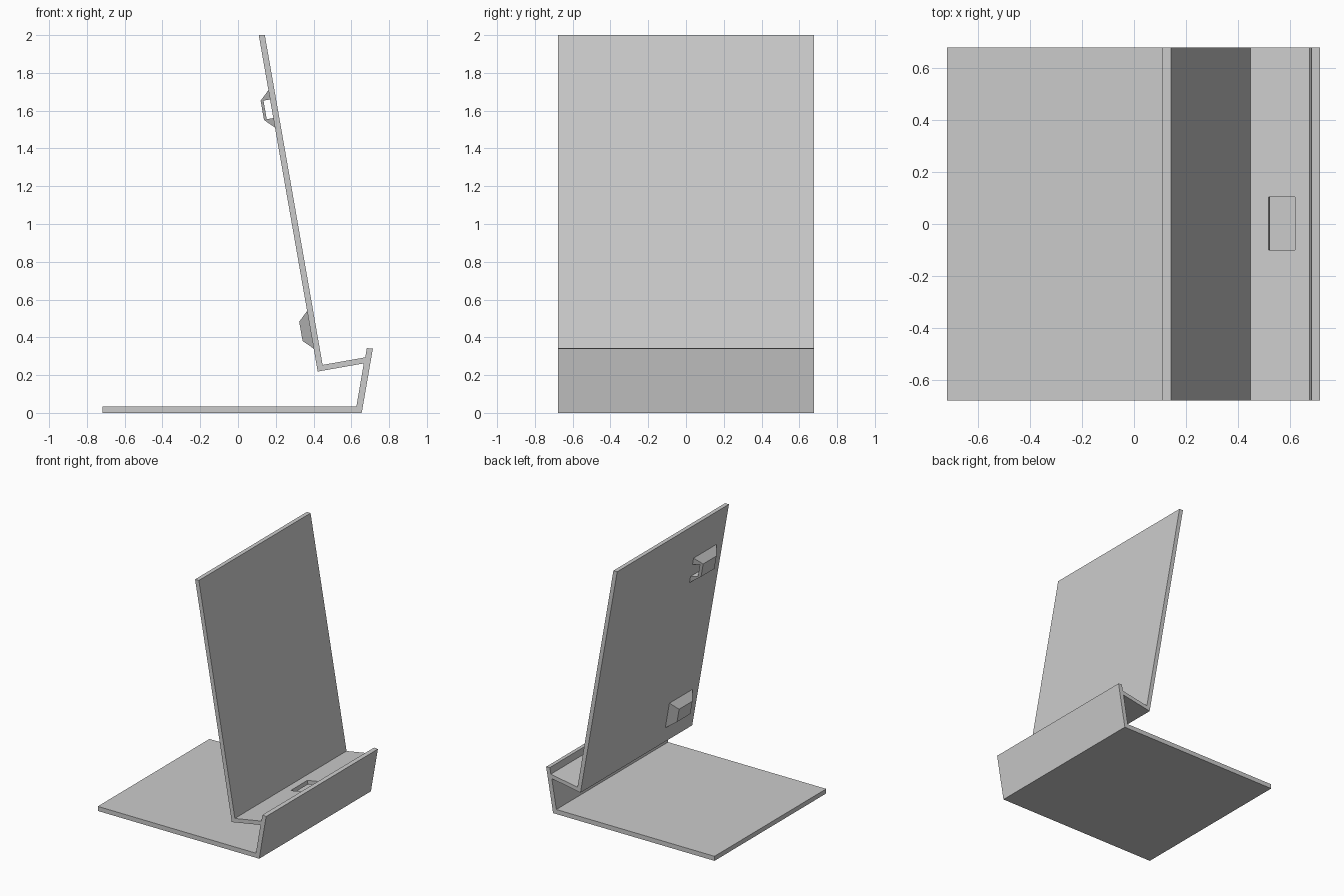
import bpy, bmesh, math
from mathutils import Matrix, Vector

cube = bpy.data.objects.get("Cube")
if cube:
    bpy.data.objects.remove(cube, do_unlink=True)

grey = bpy.data.materials.new("light grey")
grey.use_nodes = True
GREY = (0.6, 0.6, 0.6, 1)
grey.diffuse_color = GREY
grey.node_tree.nodes["Principled BSDF"].inputs["Base Color"].default_value = GREY

HALF = 0.678           # half width of the stand
LEAN = math.radians(9.9)


def make(name, bm):
    bmesh.ops.recalc_face_normals(bm, faces=bm.faces)
    mesh = bpy.data.meshes.new(name)
    bm.to_mesh(mesh)
    bm.free()
    mesh.materials.append(grey)
    obj = bpy.data.objects.new(name, mesh)
    bpy.context.collection.objects.link(obj)
    return obj


def box(name, size, matrix):
    bm = bmesh.new()
    bmesh.ops.create_cube(bm, size=1)
    bm.transform(matrix @ Matrix.Diagonal((*size, 1)))
    return make(name, bm)


def cut(obj, cutter):
    """Subtract the cutter, bake the result and drop the cutter."""
    cutter.hide_render = True
    mod = obj.modifiers.new("cut", 'BOOLEAN')
    mod.operation, mod.solver, mod.object = 'DIFFERENCE', 'EXACT', cutter
    bpy.context.view_layer.update()
    graph = bpy.context.evaluated_depsgraph_get()
    mesh = bpy.data.meshes.new_from_object(obj.evaluated_get(graph))
    obj.modifiers.clear()
    obj.data = mesh
    bpy.data.objects.remove(cutter, do_unlink=True)


# Folded sheet: base, front wall with lip, tray and leaning back rest
profile = [(-0.717, 0), (0.655, 0), (0.714, 0.34), (0.682, 0.343),
           (0.674, 0.294), (0.448, 0.254), (0.142, 2), (0.11, 2),
           (0.422, 0.219), (0.666, 0.262), (0.627, 0.035), (-0.717, 0.035)]
bm = bmesh.new()
side = bm.faces.new([bm.verts.new((x, -HALF, z)) for x, z in profile])
grown = bmesh.ops.extrude_face_region(bm, geom=[side])["geom"]
bmesh.ops.translate(bm, vec=(0, 2 * HALF, 0),
                    verts=[v for v in grown if isinstance(v, bmesh.types.BMVert)])
stand = make("folded_stand", bm)

# Cable slot through the tray
cut(stand, box("slot_cutter", (0.102, 0.204, 0.12),
               Matrix.Translation((0.57, 0.002, 0.258)) @ Matrix.Rotation(-LEAN, 4, 'Y')))


# Cable clips: flared blocks with a channel, on the rear of the back rest
def clip(name, z):
    x = 0.11 + (2 - z) * math.tan(LEAN)
    # local x points out of the panel, local z runs up the panel
    out = Vector((-math.cos(LEAN), 0, -math.sin(LEAN)))
    up = Vector((-math.sin(LEAN), 0, math.cos(LEAN)))
    across = up.cross(out)
    place = Matrix.Translation((x, -0.46, z)) @ Matrix((out, across, up)).transposed().to_4x4()
    bm = bmesh.new()
    rings = []
    for depth, half_w, half_h in ((-0.002, 0.14, 0.102), (0.05, 0.081, 0.052)):
        rings.append([bm.verts.new((depth, sy * half_w, sz * half_h))
                      for sy, sz in ((-1, -1), (1, -1), (1, 1), (-1, 1))])
        bm.faces.new(rings[-1])
    for i in range(4):
        j = (i + 1) % 4
        bm.faces.new((rings[0][i], rings[0][j], rings[1][j], rings[1][i]))
    bm.transform(place)
    body = make(name, bm)
    cut(body, box("channel_cutter", (0.08, 0.5, 0.1),
                  place @ Matrix.Translation((-0.005, 0, 0))))


clip("upper_cable_clip", 1.61)
clip("lower_cable_clip", 0.44)
